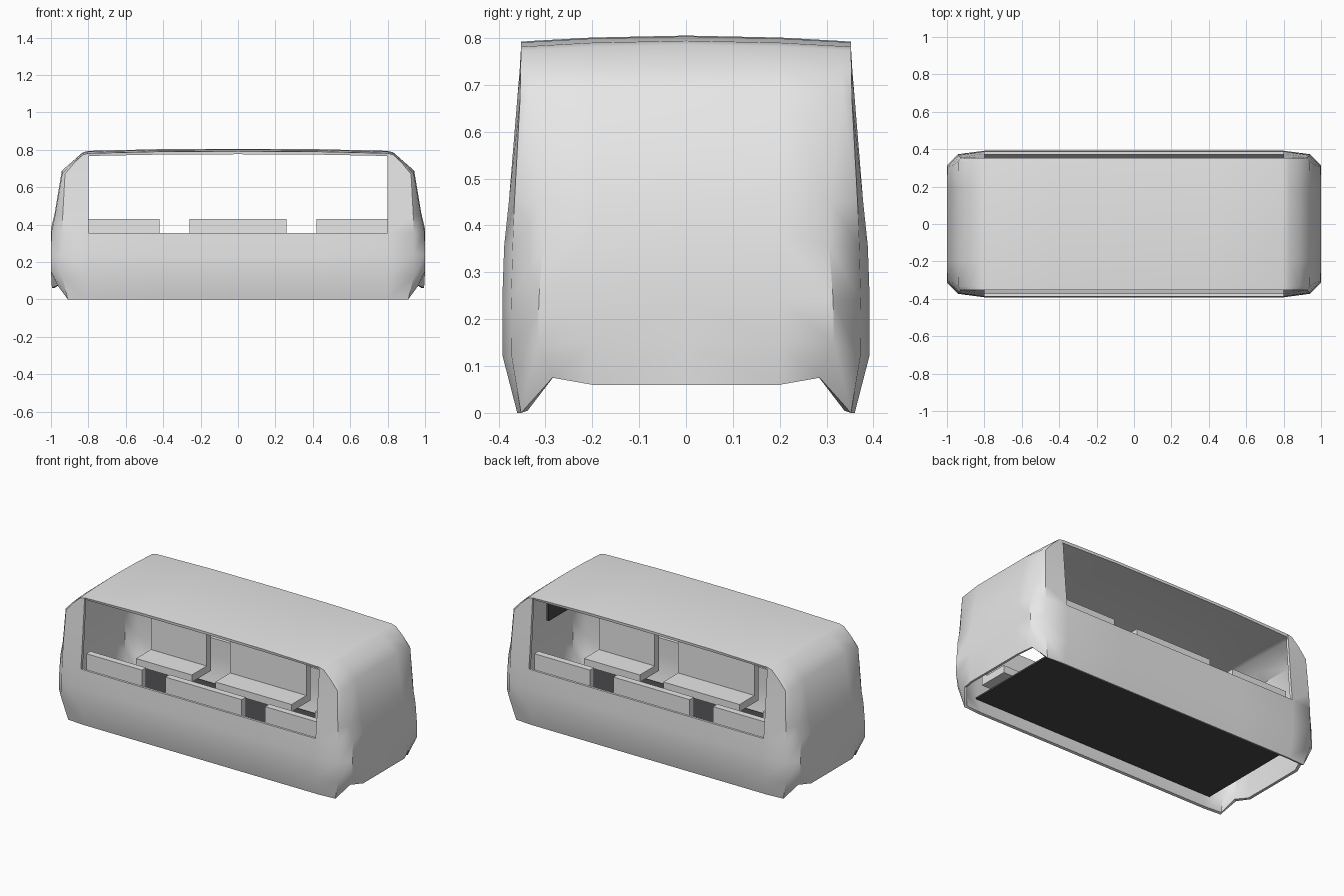
import bpy
import bmesh
import math

cube = bpy.data.objects.get("Cube")
if cube:
    bpy.data.objects.remove(cube, do_unlink=True)


def material(name, rgb):
    m = bpy.data.materials.new(name)
    m.use_nodes = True
    m.diffuse_color = (*rgb, 1)
    m.node_tree.nodes["Principled BSDF"].inputs["Base Color"].default_value = (*rgb, 1)
    return m


grey = material("light_grey", (0.8, 0.8, 0.8))
dark = material("dark_grey", (0.065, 0.065, 0.07))


def finish(bm, name, mat):
    me = bpy.data.meshes.new(name)
    bm.to_mesh(me)
    bm.free()
    me.materials.append(mat)
    ob = bpy.data.objects.new(name, me)
    bpy.context.collection.objects.link(ob)
    return ob


def box(name, mat, x, y, z):
    """Box from (min, max) ranges."""
    bm = bmesh.new()
    bmesh.ops.create_cube(bm, size=1)
    for v in bm.verts:
        for i, (lo, hi) in enumerate((x, y, z)):
            v.co[i] = lo if v.co[i] < 0 else hi
    return finish(bm, name, mat)


def prism(name, mat, outline, x0, x1):
    """Extrude a (y, z) outline along x."""
    bm = bmesh.new()
    face = bm.faces.new([bm.verts.new((x0, y, z)) for y, z in outline])
    ext = bmesh.ops.extrude_face_region(bm, geom=[face])["geom"]
    for v in ext:
        if isinstance(v, bmesh.types.BMVert):
            v.co.x = x1
    bmesh.ops.recalc_face_normals(bm, faces=bm.faces)
    return finish(bm, name, mat)


# --- Cabin shell: one quarter, mirrored, with open sides and open bottom ---
WINDOW_X = 0.8
xs = [0, 0.42, WINDOW_X, 0.83]
crown = [0.805, 0.803, 0.794, 0.786]
ys = [0, 0.2, 0.33, 0.352]


def roof_point(i, j):
    return (xs[i], ys[j], crown[i] - 0.013 * (ys[j] / ys[-1]) ** 2)


# side z, side y, corner x, corner y, end-edge (x, y, z), end-face (x, z)
levels = [
    (0.0, 0.36, 0.91, 0.352, (0.965, 0.285, 0.075), (0.995, 0.06)),
    (0.12, 0.391, 0.94, 0.372, (1, 0.315, 0.15), (1, 0.15)),
    (0.24, 0.392, 0.942, 0.373, (1, 0.314, 0.24), (1, 0.24)),
    (0.355, 0.388, 0.94, 0.37, (0.997, 0.305, 0.36), (1, 0.376)),
    (0.45, 0.378, 0.937, 0.366, (0.978, 0.308, 0.45), (0.98, 0.46)),
    (0.67, 0.36, 0.925, 0.354, (0.94, 0.335, 0.672), (0.942, 0.688)),
    (0.73, 0.355, 0.875, 0.353, (0.885, 0.333, 0.73), (0.885, 0.738)),
]
rings = []
for z, y, cx, cy, edge, (fx, fz) in levels:
    ring = [(x, y, z) for x in xs[:3]]
    ring += [(cx, cy, z), edge, (fx, 0.2, fz), (fx, 0, fz)]
    rings.append(ring)
rings.append([roof_point(i, 3) for i in range(4)] + [roof_point(3, j) for j in (2, 1, 0)])

bm = bmesh.new()


def quad(*pts):
    bm.faces.new([bm.verts.new(p) for p in pts])


SILL = 3
for r in range(len(rings) - 1):
    for c in range(6):
        if r >= SILL and c < 2:      # side opening
            continue
        a, b = rings[r], rings[r + 1]
        quad(a[c], b[c], b[c + 1], a[c + 1])
for i in range(3):
    for j in range(3):
        quad(roof_point(i, j), roof_point(i + 1, j),
             roof_point(i + 1, j + 1), roof_point(i, j + 1))
bmesh.ops.remove_doubles(bm, verts=bm.verts, dist=0.0005)
shell = finish(bm, "cabin_shell", grey)

mirror = shell.modifiers.new("Mirror", "MIRROR")
mirror.use_axis = (True, True, False)
solid = shell.modifiers.new("Solidify", "SOLIDIFY")
solid.thickness = 0.016
solid.offset = -1
bpy.context.view_layer.objects.active = shell
shell.select_set(True)
for mod in ("Mirror", "Solidify"):
    bpy.ops.object.modifier_apply(modifier=mod)
bpy.ops.object.shade_smooth_by_angle(angle=math.radians(40))
shell.select_set(False)

# --- Floor ---
box("floor", dark, (-0.83, 0.83), (-0.35, 0.35), (0.08, 0.09))

# --- Benches: L-shaped, three along each side ---
bench = [(0.15, 0.17), (0.335, 0.17), (0.335, 0.43), (0.295, 0.43),
         (0.295, 0.215), (0.15, 0.215)]
for side, s in (("front", -1), ("back", 1)):
    for place, x0, x1 in (("right", -0.8, -0.42), ("middle", -0.26, 0.26), ("left", 0.42, 0.8)):
        prism(f"{side}_{place}_bench", grey, [(s * y, z) for y, z in bench], x0, x1)

# --- Display panel inside one end ---
box("display_panel", dark, (0.845, 0.86), (-0.13, 0.13), (0.54, 0.69))
